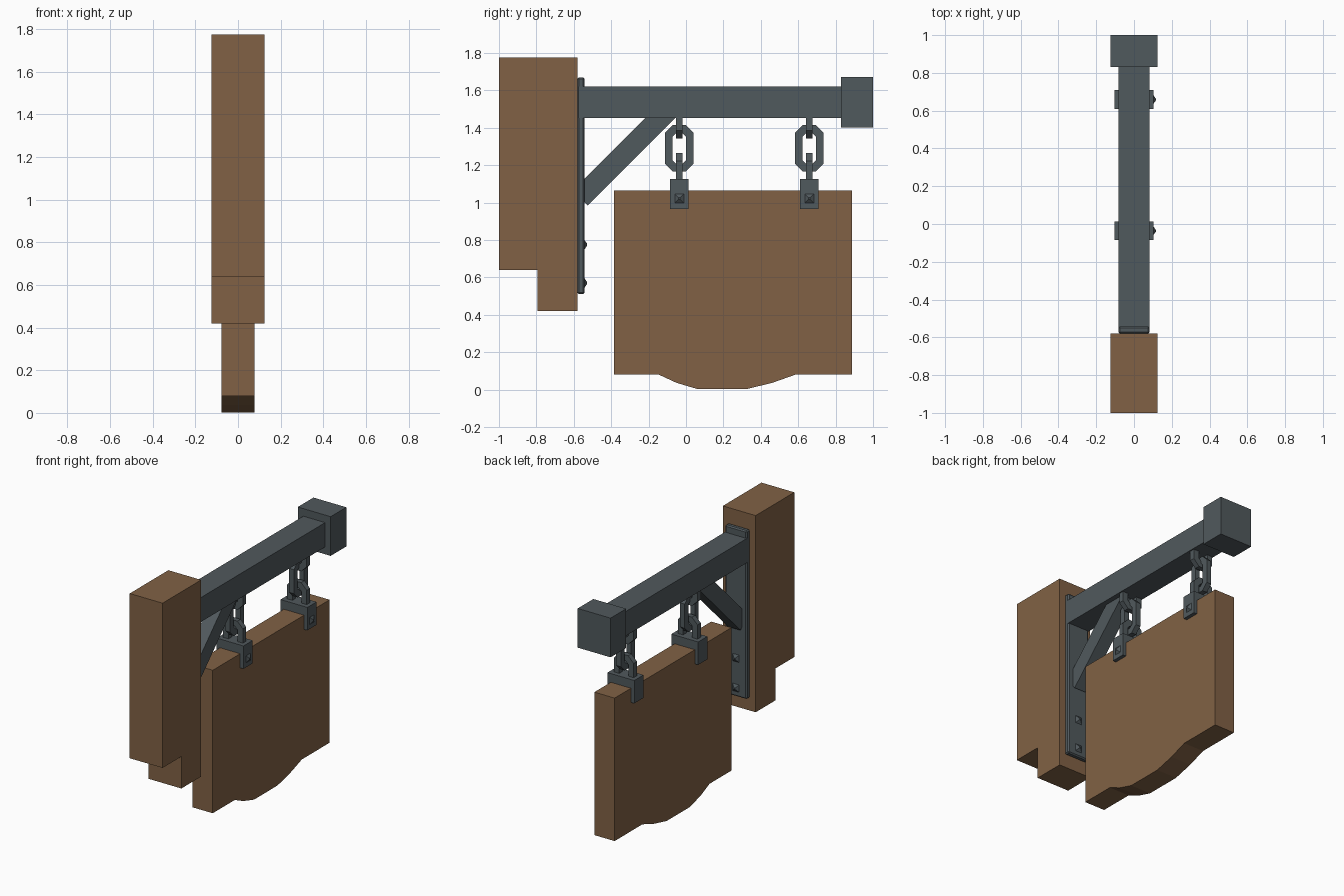
import bpy
import bmesh
from mathutils import Matrix, Vector

old = bpy.data.objects.get("Cube")
if old:
    bpy.data.objects.remove(old, do_unlink=True)


def material(name, rgb):
    m = bpy.data.materials.new(name)
    m.use_nodes = True
    m.diffuse_color = (*rgb, 1)
    m.node_tree.nodes["Principled BSDF"].inputs["Base Color"].default_value = (*rgb, 1)
    return m


wood = material("brown_wood", (0.22, 0.121, 0.059))
iron = material("dark_iron", (0.081, 0.1, 0.109))


def finish(name, bm, mat):
    bmesh.ops.recalc_face_normals(bm, faces=bm.faces)
    me = bpy.data.meshes.new(name)
    bm.to_mesh(me)
    bm.free()
    me.materials.append(mat)
    ob = bpy.data.objects.new(name, me)
    bpy.context.collection.objects.link(ob)
    return ob


def box(name, low, high, mat):
    bm = bmesh.new()
    low, high = Vector(low), Vector(high)
    bmesh.ops.create_cube(bm, size=1, matrix=Matrix.Translation((low + high) / 2)
                          @ Matrix.Diagonal((*(high - low), 1)))
    return finish(name, bm, mat)


def slab(name, outline, half, mat):
    """Extrude a (y, z) outline along x."""
    bm = bmesh.new()
    face = bm.faces.new([bm.verts.new((-half, y, z)) for y, z in outline])
    out = bmesh.ops.extrude_face_region(bm, geom=[face])
    verts = [v for v in out["geom"] if isinstance(v, bmesh.types.BMVert)]
    bmesh.ops.translate(bm, verts=verts, vec=(2 * half, 0, 0))
    return finish(name, bm, mat)


def octagon(w, h, c):
    return [(w, h - c), (w - c, h), (c - w, h), (-w, h - c),
            (-w, c - h), (c - w, -h), (w - c, -h), (w, c - h)]


def link(name, y, z, w, h, crosswise):
    """Octagonal chain link with a square section."""
    t, d = 0.04, 0.018
    outer, inner = octagon(w, h, 0.042), octagon(w - t, h - t, 0.022)
    bm = bmesh.new()
    rings = [[bm.verts.new((s, a, b)) for a, b in loop]
             for loop, s in ((outer, -d), (outer, d), (inner, d), (inner, -d))]
    for r in range(4):
        p, q = rings[r], rings[(r + 1) % 4]
        for i in range(8):
            j = (i + 1) % 8
            bm.faces.new((p[i], p[j], q[j], q[i]))
    if crosswise:
        bm.transform(Matrix.Rotation(1.5707963, 4, "Z"))
    bm.transform(Matrix.Translation((0, y, z)))
    return finish(name, bm, iron)


def stud(name, place, axis):
    """Low four-sided spike pointing along the axis."""
    bm = bmesh.new()
    bmesh.ops.create_cone(bm, cap_ends=True, segments=4, radius1=0.042,
                          radius2=0.006, depth=0.018)
    bm.transform(Matrix.Rotation(0.7853982, 4, "Z"))
    bm.transform(Matrix.Translation(place)
                 @ Vector(axis).to_track_quat("Z", "Y").to_matrix().to_4x4())
    return finish(name, bm, iron)


# Wooden post with a notched foot
slab("wall_post", [(-1, 0.64), (-1, 1.775), (-0.58, 1.775), (-0.58, 0.42),
                   (-0.795, 0.42), (-0.795, 0.64)], 0.125, wood)

# Iron plate, beam, end block and brace
plate = box("back_plate", (-0.083, -0.58, 0.51), (0.083, -0.543, 1.67), iron)
bevel = plate.modifiers.new("edge_bevel", "BEVEL")
bevel.width = 0.008
bevel.segments = 1
box("beam", (-0.083, -0.575, 1.452), (0.083, 0.84, 1.62), iron)
box("beam_end_block", (-0.125, 0.83, 1.402), (0.125, 1, 1.672), iron)
slab("diagonal_brace", [(-0.58, 1.04), (-0.525, 0.985), (-0.05, 1.46),
                        (-0.05, 1.5), (-0.17, 1.5), (-0.58, 1.09)], 0.048, iron)
for i, z in enumerate((0.775, 0.57)):
    stud(f"plate_stud_{i + 1}", (0, -0.537, z), (0, 1, 0))

# Hanging board with a curved lower edge
slab("sign_board", [(-0.385, 0.08), (-0.145, 0.08), (-0.05, 0.036), (0.065, 0.002),
                    (0.32, 0.002), (0.46, 0.036), (0.585, 0.08), (0.887, 0.08),
                    (0.887, 1.065), (-0.385, 1.065)], 0.077, wood)

# Saddle clips and chains
for side, y in (("inner", -0.036), ("outer", 0.659)):
    box(f"{side}_clip_top", (-0.102, y - 0.05, 1.06), (0.102, y + 0.05, 1.125), iron)
    for face, s in (("left", 1), ("right", -1)):
        a, b = sorted((s * 0.07, s * 0.102))
        box(f"{side}_clip_{face}_flap", (a, y - 0.05, 0.967), (b, y + 0.05, 1.07), iron)
    stud(f"{side}_clip_stud", (0.107, y, 1.022), (1, 0, 0))
    link(f"{side}_top_link", y, 1.455, 0.075, 0.112, True)
    link(f"{side}_middle_link", y, 1.29, 0.076, 0.125, False)
    link(f"{side}_bottom_link", y, 1.15, 0.075, 0.115, True)
